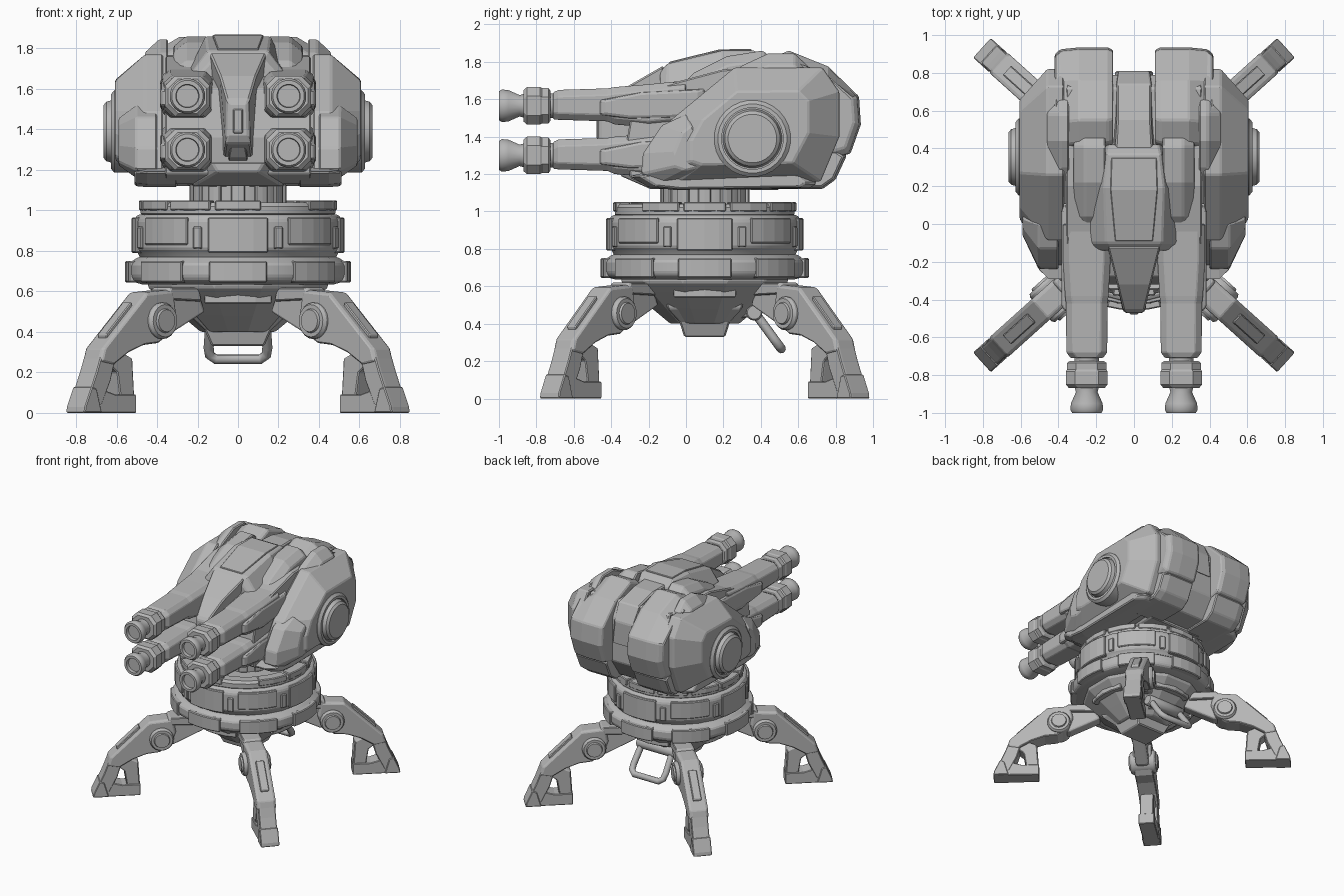
import bpy, bmesh, math
from mathutils import Vector

if "Cube" in bpy.data.objects:
    bpy.data.objects.remove(bpy.data.objects["Cube"])

GREY = bpy.data.materials.new("plain_grey")
GREY.diffuse_color = (0.47, 0.47, 0.47, 1)
GREY.use_nodes = True
GREY.node_tree.nodes["Principled BSDF"].inputs["Base Color"].default_value = GREY.diffuse_color
CY = 0.10            # y of the base axis
TAU = 2 * math.pi


def loft(name, rings, mirror=False, bevel=0.008, smooth=0):
    """Skin a list of equal-length point rings and cap both ends."""
    bm = bmesh.new()
    vs = [[bm.verts.new(p) for p in ring] for ring in rings]
    n = len(vs[0])
    for a, b in zip(vs, vs[1:]):
        for i in range(n):
            j = (i + 1) % n
            bm.faces.new((a[i], a[j], b[j], b[i]))
    bm.faces.new(vs[0])
    bm.faces.new(vs[-1])
    bmesh.ops.recalc_face_normals(bm, faces=bm.faces)
    me = bpy.data.meshes.new(name)
    bm.to_mesh(me)
    bm.free()
    me.materials.append(GREY)
    if smooth:
        for p in me.polygons:
            p.use_smooth = True
        me.set_sharp_from_angle(angle=math.radians(smooth))
    ob = bpy.data.objects.new(name, me)
    bpy.context.collection.objects.link(ob)
    if mirror:
        ob.modifiers.new("mirror", 'MIRROR')
    if bevel:
        m = ob.modifiers.new("bevel", 'BEVEL')
        m.width, m.segments, m.limit_method = bevel, 1, 'ANGLE'
        m.angle_limit = math.radians(28)
    return ob


def slab(name, layers, **kw):
    """Layers of (x, yz profile)."""
    return loft(name, [[(x, y, z) for y, z in prof] for x, prof in layers], **kw)


def shrink(prof, s):
    cy = sum(p[0] for p in prof) / len(prof)
    cz = sum(p[1] for p in prof) / len(prof)
    return [(cy + (y - cy) * s, cz + (z - cz) * s) for y, z in prof]


def trap(name, secs, **kw):
    """Trapezoid sections along y: (y, half top, half bottom, z top, z bottom)."""
    return loft(name, [[(-t, y, zt), (t, y, zt), (b, y, zb), (-b, y, zb)]
                       for y, t, b, zt, zb in secs], **kw)


def lathe(name, prof, origin, axis, n, phase=0.5, **kw):
    """Revolve (radius, height) pairs around an axis."""
    q = Vector((0, 0, 1)).rotation_difference(Vector(axis))
    o = Vector(origin)
    return loft(name, [[o + q @ Vector((r * math.cos(TAU * (i + phase) / n),
                                        r * math.sin(TAU * (i + phase) / n), h))
                        for i in range(n)] for r, h in prof], **kw)


def arc_block(name, mid, span, r0, r1, z0, z1, steps=4):
    """Curved plate around the base axis (angles in degrees)."""
    rings = []
    for k in range(steps + 1):
        a = math.radians(mid - span / 2 + span * k / steps)
        c, s = math.cos(a), math.sin(a)
        rings.append([(r * c, CY + r * s, z) for r, z in
                      ((r0, z0), (r1, z0), (r1, z1), (r0, z1))])
    return loft(name, rings, bevel=0.006)


def octagon(x, y, z, w, h, c):
    return [(x + a, y, z + b) for a, b in
            ((-w, -h + c), (-w + c, -h), (w - c, -h), (w, -h + c),
             (w, h - c), (w - c, h), (-w + c, h), (-w, h - c))]


# ---- Base: belly, rings and turntable
base = (0, CY, 0)
UP = (0, 0, 1)
lathe("belly_cone", [(.19, .40), (.29, .48), (.40, .57), (.46, .62), (.46, .66)], base, UP, 12)
loft("belly_box", [[(-x, CY - y, z), (x, CY - y, z), (x, CY + y, z), (-x, CY + y, z)]
                   for x, y, z in ((.13, .11, .33), (.165, .135, .41), (.24, .20, .48), (.25, .21, .54))])
for i in range(4):
    arc_block("belly_plate", 90 * i, 50, .25, .40, .54, .61)
lathe("lower_ring", [(.48, .635), (.535, .65), (.55, .675), (.55, .735), (.50, .77)], base, UP, 20, smooth=25)
for i in range(8):
    arc_block("ring_clamp", 45 * i + 90, 30, .45, .558, .645, .75)
lathe("turntable_band", [(.48, .75), (.50, .79), (.52, .81), (.52, .95), (.50, .98)], base, UP, 24, smooth=25)
for i in range(8):
    arc_block("band_panel", 45 * i + 90, 33, .45, .527, .83 if i % 2 else .79, .965)
    arc_block("band_block", 45 * i + 112.5, 5, .45, .53, .81, .92, 1)
lathe("turntable_dish", [(.46, .96), (.485, .985), (.485, 1.02), (.47, 1.04), (.40, 1.04), (.37, 1.0), (.2, 1.0)],
      base, UP, 24, bevel=0, smooth=25)
lathe("neck", [(.225, .98), (.225, 1.15)], base, UP, 24, bevel=0, smooth=25)
for i in range(12):
    arc_block("neck_rib", 30 * i, 17, .2, .24, 1.0, 1.13, 2)
    if i != 10:
        arc_block("dish_plate", 30 * i, 27, .41, .49, 1.0, 1.05, 2)

# ---- Rear carrying handle
cu = bpy.data.curves.new("handle", 'CURVE')
cu.dimensions, cu.bevel_depth, cu.bevel_resolution = '3D', 0.025, 2
path = [(-.135, 0), (-.145, .72), (-.14, .9), (-.11, 1), (.11, 1), (.14, .9), (.145, .72), (.135, 0)]
sp = cu.splines.new('POLY')
sp.points.add(len(path) - 1)
for p, (x, t) in zip(sp.points, path):
    p.co = (x, .36 + .15 * t, .47 - .205 * t, 1)
cu.use_fill_caps = True
cu.materials.append(GREY)
bpy.context.collection.objects.link(bpy.data.objects.new("rear_handle", cu))
lathe("handle_pivot", [(.045, -.17), (.045, .17)], (0, .365, .46), (1, 0, 0), 12, smooth=35)
loft("handle_mount", [[(-.11, y, a), (.11, y, a), (.11, y, b), (-.11, y, b)]
                      for y, a, b in ((.2, .42, .6), (.38, .44, .56))])

# ---- Four legs, profiles in (reach, z)
THIGH = [(.57, .61), (.75, .595), (1.045, .315), (1.065, .25), (.98, .235), (.88, .295), (.77, .335), (.67, .345), (.585, .40), (.55, .5)]
SHIN = [(.95, .28), (1.055, .28), (1.085, .20), (1.16, .03), (1.05, .03), (.985, .16)]
STRUT = [(.83, .27), (.92, .31), (1.0, .25), (.935, .20), (.91, .05), (.815, .05)]
FOOT = [(.815, 0), (1.16, 0), (1.15, .05), (1.12, .11), (1.02, .11), (.95, .09), (.815, .09)]
TOE = [(1.05, .0), (1.17, .0), (1.165, .03), (1.12, .13), (1.085, .12)]
HIP = [(.34, .50), (.38, .59), (.62, .58), (.70, .50), (.66, .39), (.57, .39)]
CAP = [(.38, .55), (.40, .62), (.60, .62), (.64, .56)]
PANEL = [(.80, .50), (.815, .542), (.985, .38), (.97, .32)]
for sx in (-1, 1):
    for sy in (-1, 1):
        c, s = sx * math.cos(math.radians(42)), sy * math.sin(math.radians(42))
        ox, oy = -.064 * sx, CY + .05 * sy
        tag = ("front" if sy < 0 else "back") + ("_left" if sx < 0 else "_right")

        def plate(part, prof, w, edge=.9):
            lay = ((-w, shrink(prof, edge)), (-w * .75, prof), (w * .75, prof), (w, shrink(prof, edge)))
            loft(tag + "_" + part, [[(ox + r * c - t * s, oy + r * s + t * c, z) for r, z in p]
                                    for t, p in lay], bevel=.005)
        plate("thigh", THIGH, .072, .94)
        plate("shin", SHIN, .064, .95)
        plate("shin_strut", STRUT, .052, .95)
        plate("foot", FOOT, .062, 1)
        plate("toe", TOE, .07, .97)
        plate("hip_arm", HIP, .05)
        plate("hip_cap", CAP, .07)
        plate("thigh_panel", [(r + .007, z + .007) for r, z in PANEL], .032, 1)
        lathe(tag + "_joint", [(.055, -.112), (.06, -.10), (.08, -.10), (.09, -.085), (.09, .085),
                               (.08, .10), (.06, .10), (.055, .112)],
              (ox + .66 * c, oy + .66 * s, .455), (-s, c, 0), 20, bevel=0, smooth=30)

# ---- Head core and rear blocks
CORE = [(-.30, 1.18), (-.32, 1.36), (-.28, 1.60), (-.1, 1.68), (.2, 1.76), (.72, 1.77), (.79, 1.65),
        (.79, 1.3), (.68, 1.14), (-.19, 1.13)]
slab("head_core", [(-.36, CORE), (.36, CORE)])
REAR = [(.38, 1.72), (.43, 1.81), (.55, 1.86), (.76, 1.775), (.925, 1.615), (.935, 1.465), (.88, 1.31),
        (.81, 1.29), (.6, 1.25), (.40, 1.3)]
slab("rear_block", [(.11, shrink(REAR, .95)), (.14, REAR), (.29, REAR),
                    (.39, [(y - .01, z - .06 * (z > 1.7)) for y, z in REAR]), (.42, shrink(REAR, .86))], mirror=True)
REAR_LOW = [(.45, 1.12), (.73, 1.12), (.80, 1.17), (.86, 1.30), (.80, 1.34), (.45, 1.34)]
slab("rear_lower_block", [(.12, REAR_LOW), (.35, REAR_LOW), (.41, shrink(REAR_LOW, .9))], mirror=True)
trap("spine_plate", [(.36, .10, .14, 1.825, 1.6), (.55, .09, .12, 1.82, 1.6), (.74, .09, .11, 1.77, 1.6),
                     (.81, .08, .10, 1.64, 1.45)])
trap("chin_plate", [(-.35, .13, .10, 1.24, 1.19), (-.19, .26, .22, 1.20, 1.12), (.5, .3, .24, 1.2, 1.115)])

# ---- Canopy with inset hatch and nose
trap("canopy", [(-.14, .12, .26, 1.75, 1.60), (-.10, .15, .29, 1.79, 1.60), (.19, .16, .26, 1.86, 1.65),
                (.37, .14, .22, 1.86, 1.65), (.42, .13, .2, 1.81, 1.65)])
trap("canopy_hatch", [(-.09, .10, .10, 1.80, 1.75), (.18, .125, .125, 1.867, 1.8), (.35, .12, .12, 1.868, 1.8)],
     bevel=.004)
trap("nose", [(-.47, .045, .05, 1.53, 1.37), (-.45, .058, .062, 1.555, 1.33), (-.32, .09, .07, 1.665, 1.27),
              (-.12, .14, .09, 1.78, 1.2)])
trap("nose_grille", [(-.478, .022, .022, 1.50, 1.39), (-.36, .045, .045, 1.52, 1.26), (-.2, .05, .05, 1.5, 1.22)],
     bevel=.004)
RAIL = [(-.04, 1.66), (.04, 1.74), (.22, 1.83), (.41, 1.86), (.46, 1.82), (.44, 1.65), (.2, 1.62)]
slab("top_rail", [(.15, RAIL), (.26, RAIL), (.32, [(y, z - .05) for y, z in RAIL])], mirror=True)

# ---- Side armour pods
POD = [(-.22, 1.19), (-.19, 1.32), (-.08, 1.49), (.26, 1.77), (.73, 1.77), (.82, 1.64), (.82, 1.40), (.72, 1.16), (-.08, 1.125)]
POD_OUT = [(.03, 1.27), (.03, 1.38), (.09, 1.49), (.27, 1.64), (.60, 1.645), (.655, 1.59), (.655, 1.42), (.57, 1.26), (.09, 1.25)]
slab("side_pod", [(.37, POD), (.46, POD), (.607, POD_OUT)], mirror=True)
FIN = [(.10, 1.62), (.30, 1.78), (.44, 1.845), (.58, 1.845), (.66, 1.77), (.66, 1.6)]
slab("pod_fin", [(.345, FIN), (.39, FIN), (.46, [(y, z - .065 * (z > 1.7)) for y, z in FIN])], mirror=True)
CHEEK = [(-.24, 1.20), (-.23, 1.31), (-.13, 1.46), (.0, 1.52), (.12, 1.40), (.10, 1.19), (-.12, 1.16)]
CHEEK_OUT = [(-.06, 1.24), (-.06, 1.32), (-.02, 1.42), (.03, 1.46), (.08, 1.38), (.08, 1.24), (0, 1.22)]
slab("pod_cheek", [(.40, CHEEK), (.505, CHEEK), (.59, CHEEK_OUT)], mirror=True)
SKIRT = [(-.30, 1.19), (-.16, 1.22), (.62, 1.22), (.70, 1.15), (.66, 1.125), (-.06, 1.115), (-.2, 1.13)]
slab("pod_skirt", [(.30, SKIRT), (.45, SKIRT), (.51, shrink(SKIRT, .88))], mirror=True)
lathe("side_disc", [(.205, .52), (.205, .61), (.185, .628), (.165, .628), (.165, .612), (.158, .612), (.148, .65), (.13, .665)],
      (0, .355, 1.39), (1, 0, 0), 28, mirror=True, bevel=0, smooth=30)

# ---- Four cannons
for tag, z in (("upper", 1.565), ("lower", 1.30)):
    loft(tag + "_cannon_housing", [octagon(.25, y, z + dz, w, h, .035) for y, w, h, dz in
                                   ((-.71, .085, .072, 0), (-.68, .108, .08, .005), (-.42, .11, .088, .005),
                                    (-.38, .115, .10, .0), (-.20, .125, .115, .0), (.0, .125, .115, .02))],
         mirror=True, bevel=.005)
    sleeve = [(-.46, z - .05), (-.46, z + .03), (-.24, z + .075), (.1, z + .09), (.1, z - .06), (-.3, z - .07)]
    slab(tag + "_cannon_sleeve", [(.33, sleeve), (.37, sleeve), (.385, shrink(sleeve, .88))], mirror=True)
    lathe(tag + "_barrel", [(.066, .60), (.066, .86), (.058, .89), (.085, .95), (.088, .985), (.078, 1.0),
                            (.058, 1.0), (.055, .975)],
          (.25, 0, z), (0, -1, 0), 20, mirror=True, bevel=0, smooth=40)
    loft(tag + "_muzzle_collar", [octagon(.25, y, z, w, h, .048) for y, w, h in
                                  ((-.868, .095, .085), (-.85, .11, .10), (-.78, .11, .10), (-.77, .104, .095),
                                   (-.735, .104, .095), (-.725, .09, .08))],
         mirror=True, bevel=0)
